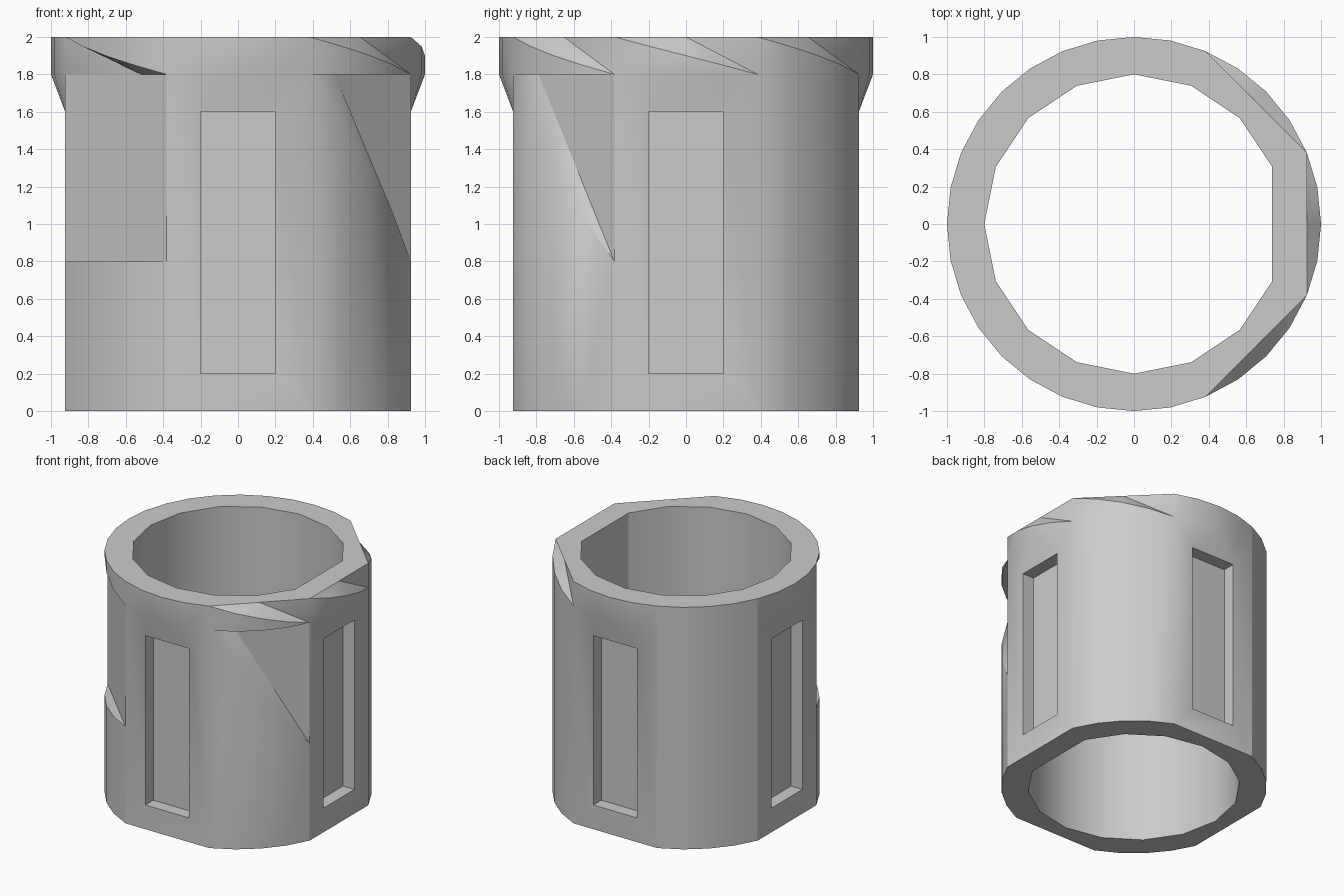
import bpy, bmesh, math
from mathutils import Vector

if "Cube" in bpy.data.objects:
    bpy.data.objects.remove(bpy.data.objects["Cube"])

bm = bmesh.new()


def face(*pts):
    clean = []
    for p in pts:
        p = Vector(p)
        if all((p - q).length > 1e-5 for q in clean):
            clean.append(p)
    if len(clean) > 2:
        bm.faces.new([bm.verts.new(p) for p in clean])


def arc(k, z, r=1.0):
    a = math.radians(11.25 * k)
    return Vector((r * math.cos(a), r * math.sin(a), z))


def chord(k, z):
    # point on the straight line across a four-step sector
    k0 = (k + 2) // 4 * 4 - 2
    return arc(k0, z).lerp(arc(k0 + 4, z), (k - k0) / 4)


def inner(k, z):
    # the hole has 16 sides, with one wide side facing +x
    if k % 32 == 0:
        return Vector((arc(2, 0, .8).x, 0, z))
    return arc(k, z, .8)


def wall(k0, z0, z1):
    for k in range(k0, k0 + 4):
        face(arc(k, z0), arc(k + 1, z0), arc(k + 1, z1), arc(k, z1))


def shelf(k0, z):
    # horizontal ledge between the arc and its chord
    face(*[arc(k, z) for k in range(k0, k0 + 5)])


def slanted(k0, step, base, za, zb, f):
    # curved wall with a slanted edge, a ledge, and a flat triangle behind it
    pts = [arc(k0 + step * i, za + (zb - za) * i / 4) for i in range(5)]
    for i in range(4):
        a, b = pts[i], pts[i + 1]
        face((a.x, a.y, base), (b.x, b.y, base), b, a)
    c = arc(k0, za).lerp(arc(k0 + 4 * step, za), f)
    for a, b in zip(pts, pts[1:]):
        face(c, a, b)
    face(c, pts[4], arc(k0 + 4 * step, za))


def slotted_side(s):
    # flat side with a closed slot and a flared top under the rim
    k0 = 8 * s
    d, h = arc(2, 0).x, arc(2, 0).y
    ang = s * math.pi / 2

    def P(u, z, depth=d):
        return (depth * math.cos(ang) - u * math.sin(ang),
                depth * math.sin(ang) + u * math.cos(ang), z)

    outer = [(-h, 1.8), (-h, 0), (h, 0), (h, 1.8)]
    slot = [(-.2, 1.6), (-.2, .2), (.2, .2), (.2, 1.6)]
    for i in range(3):
        face(P(*outer[i]), P(*outer[i + 1]), P(*slot[i + 1]), P(*slot[i]))
    for i in range(4):
        a, b = slot[i], slot[(i + 1) % 4]
        face(P(*a), P(*b), P(*b, .82), P(*a, .82))
    face(*[P(*p, .82) for p in slot])
    l, r = P(-.2, 1.6), P(.2, 1.6)
    e = [arc(k0 + i, 1.8) for i in range(-2, 3)]
    face(l, e[0], e[1])
    face(l, e[1], e[2])
    face(l, e[2], r)
    face(r, e[2], e[3])
    face(r, e[3], e[4])


# four slotted sides, with the rim above three of them
for s in range(4):
    slotted_side(s)
    if s:
        wall(8 * s - 2, 1.8, 2)

# back corners stay round
wall(2, 0, 1.8)
wall(10, 0, 2)

# front left corner: flat panel above a ledge, slanted rim underside
wall(18, 0, .8)
shelf(18, .8)
face(arc(18, .8), arc(22, .8), arc(22, 1.8), arc(18, 1.8))
slanted(22, -1, 2, 1.8, 2, .25)

# front right corner: slanted cut
slanted(26, 1, 0, 1.8, .8, .25)
shelf(26, 1.8)

# rim cut away in three slanted steps on the right
for k0 in (26, 30, 2):
    slanted(k0, 1, 1.8, 2, 1.8, .5)

# hole and end rings
for k in range(0, 32, 2):
    face(inner(k, 0), inner(k + 2, 0), inner(k + 2, 2), inner(k, 2))
    top, bottom = [], []
    for j in (k, k + 1, k + 2):
        mid = k + 1
        cut = mid > 26 or mid < 6
        flat = (mid + 2) // 4 % 2 == 0
        top.append(chord(j, 2) if cut else arc(j, 2))
        bottom.append(chord(j, 0) if flat and (mid + 2) // 4 % 2 == 0 else arc(j, 0))
    # a ring piece is two quads' worth of flat polygon
    # (chord points at sector ends equal the arc points)
    for z, o in ((2, top), (0, bottom)):
        face(inner(k, z), *o, inner(k + 2, z))

bmesh.ops.remove_doubles(bm, verts=bm.verts, dist=1e-4)
bmesh.ops.recalc_face_normals(bm, faces=bm.faces)
mesh = bpy.data.meshes.new("slotted_sleeve")
bm.to_mesh(mesh)
bm.free()
sleeve = bpy.data.objects.new("slotted_sleeve", mesh)
bpy.context.collection.objects.link(sleeve)
bpy.context.view_layer.objects.active = sleeve
sleeve.select_set(True)
bpy.ops.object.shade_smooth_by_angle(angle=math.radians(30))
